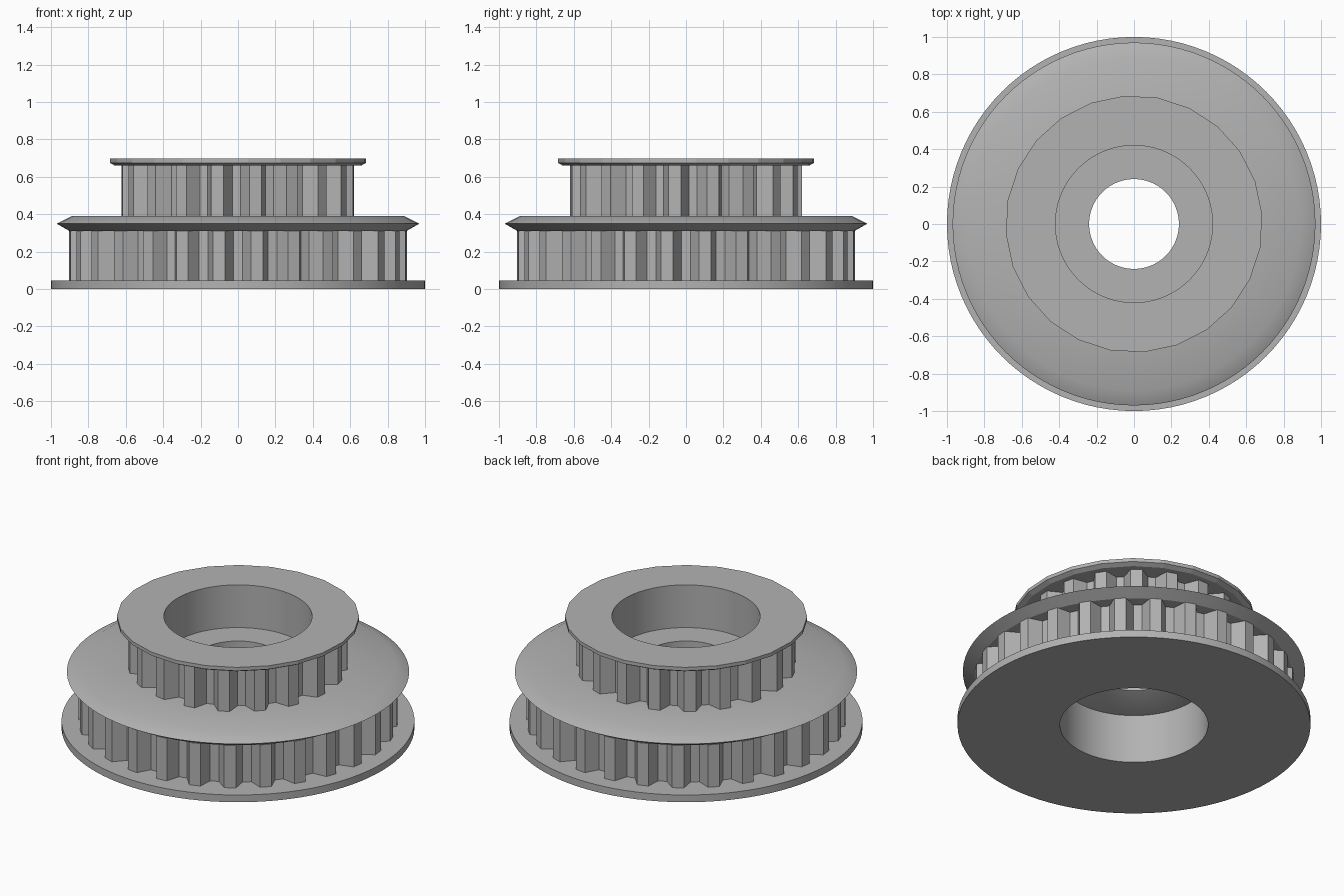
import bpy, bmesh
from math import radians, cos, sin, tau

cube = bpy.data.objects.get("Cube")
if cube:
    bpy.data.objects.remove(cube, do_unlink=True)

metal = bpy.data.materials.new("plain grey metal")
metal.use_nodes = True
grey = (0.45, 0.45, 0.45, 1)
metal.diffuse_color = grey
metal.node_tree.nodes["Principled BSDF"].inputs["Base Color"].default_value = grey

BORE = 0.42


def ring_solid(name, sections, smooth=True):
    """Close a ring from (angle, [(radius, z), ...]) cross-sections."""
    bm = bmesh.new()
    rings = [[bm.verts.new((r * cos(a), r * sin(a), z)) for r, z in prof]
             for a, prof in sections]
    for i, ring in enumerate(rings):
        after = rings[(i + 1) % len(rings)]
        for j in range(len(ring)):
            k = (j + 1) % len(ring)
            bm.faces.new((ring[j], after[j], after[k], ring[k]))
    bmesh.ops.recalc_face_normals(bm, faces=bm.faces)
    mesh = bpy.data.meshes.new(name)
    bm.to_mesh(mesh)
    bm.free()
    mesh.materials.append(metal)
    obj = bpy.data.objects.new(name, mesh)
    bpy.context.collection.objects.link(obj)
    if smooth:
        bpy.ops.object.select_all(action='DESELECT')
        obj.select_set(True)
        bpy.context.view_layer.objects.active = obj
        bpy.ops.object.shade_smooth_by_angle(angle=radians(29))
    return obj


def lathe(name, profile, sides=96, phase=0, smooth=True):
    return ring_solid(name, [(phase + tau * i / sides, profile)
                             for i in range(sides)], smooth)


def toothed_ring(name, teeth, tip, phase, z0, z1):
    """Ring with trapezoid teeth, narrow at the tip."""
    root, inner = tip - 0.08, 0.47
    half_tip, half_base = 0.033 / tip, 0.068 / root
    sections = []
    for i in range(teeth):
        mid = phase + tau * i / teeth
        for offset, r in ((-half_base, root), (-half_tip, tip),
                          (half_tip, tip), (half_base, root)):
            sections.append((mid + offset,
                             [(inner, z0), (r, z0), (r, z1), (inner, z1)]))
    return ring_solid(name, sections, smooth=False)


# Flanges
lathe("lower_flange", [(BORE, 0), (1, 0), (1, 0.045), (BORE, 0.045)])
lathe("middle_flange", [(0.47, 0.31), (0.9, 0.31), (0.97, 0.35),
                        (0.89, 0.39), (0.47, 0.39)])
lathe("upper_flange_rim", [(0.5, 0.66), (0.66, 0.66), (0.687, 0.675),
                           (0.687, 0.697), (0.5, 0.697)],
      sides=24, phase=radians(4.4), smooth=False)
lathe("upper_flange_collar", [(BORE, 0.66), (0.53, 0.66),
                              (0.53, 0.697), (BORE, 0.697)])

# Toothed belt tracks
toothed_ring("lower_teeth", 28, 0.905, radians(6.43), 0.045, 0.31)
toothed_ring("upper_teeth", 19, 0.622, radians(13.4), 0.39, 0.66)

# Bore lining and the web with the shaft hole
lathe("bore_sleeve", [(BORE, 0.045), (0.48, 0.045), (0.48, 0.66), (BORE, 0.66)])
lathe("shaft_web", [(0.43, 0.305), (BORE, 0.305), (0.24, 0.365),
                    (0.24, 0.43), (0.43, 0.43)])
